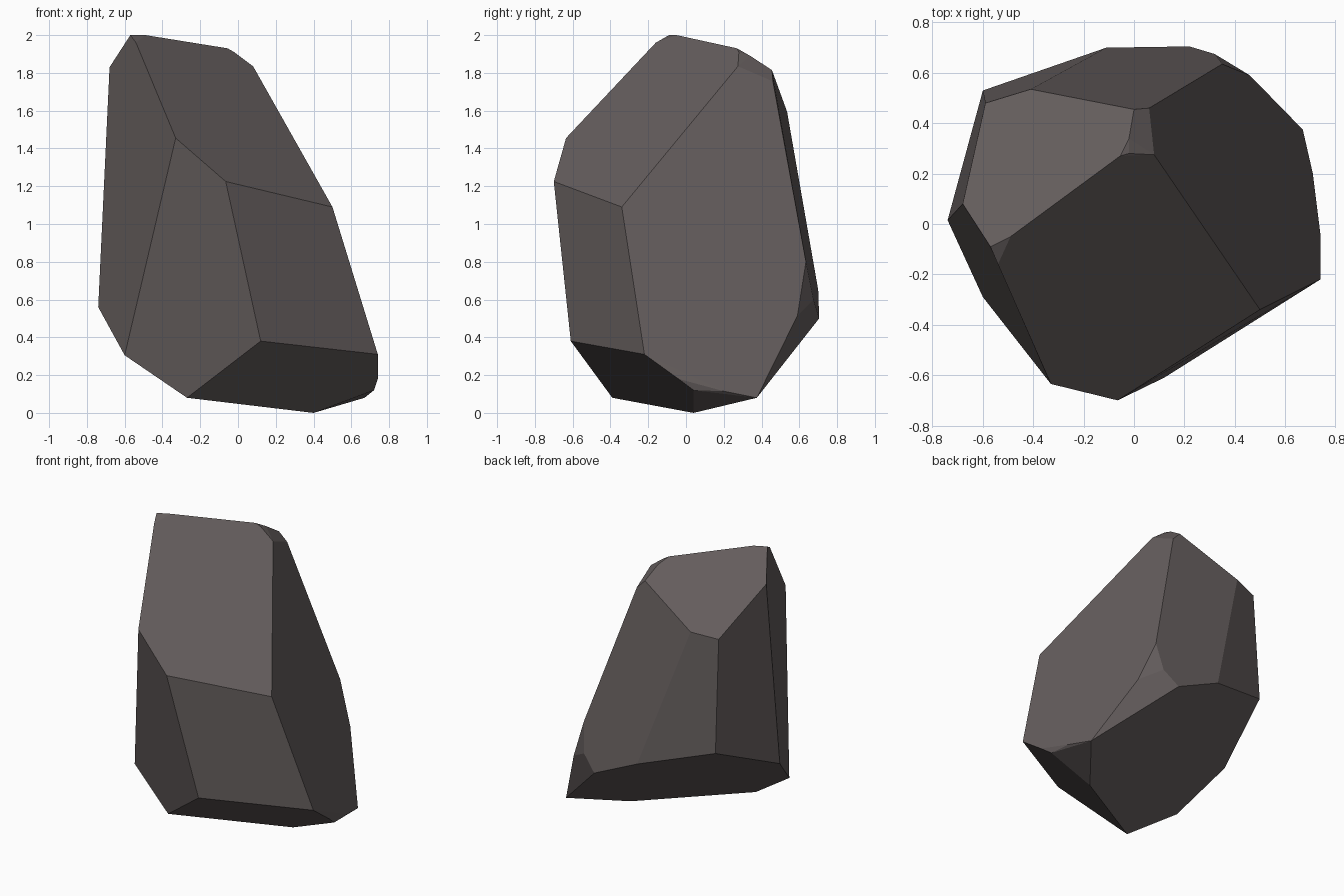
import bpy, bmesh, math

# Corners of the faceted boulder, grouped by region
crown = [(-0.57, -0.09, 2.0), (-0.49, -0.05, 2.0), (-0.54, -0.16, 1.96),
         (-0.055, 0.27, 1.93), (-0.02, 0.28, 1.91), (-0.02, 0.34, 1.89),
         (0.08, 0.275, 1.835), (0.0, 0.455, 1.815), (0.06, 0.46, 1.755),
         (-0.68, 0.08, 1.83)]
shoulders = [(-0.41, 0.535, 1.595), (-0.59, 0.48, 1.57),
             (-0.33, -0.635, 1.455), (-0.065, -0.70, 1.225), (0.50, -0.34, 1.09)]
waist = [(-0.60, 0.53, 0.79), (-0.11, 0.70, 0.65), (0.22, 0.705, 0.50),
         (0.32, 0.675, 0.60), (0.35, 0.635, 0.80), (0.46, 0.59, 0.515),
         (-0.74, 0.015, 0.56)]
foot = [(-0.60, -0.29, 0.305), (0.12, -0.61, 0.38), (0.74, -0.22, 0.31),
        (0.74, -0.04, 0.18), (0.72, 0.04, 0.12), (0.71, 0.20, 0.115),
        (0.67, 0.375, 0.08), (-0.27, -0.39, 0.08), (0.40, 0.04, 0.0)]

# Wrap the corners in a convex shell and merge nearly flat triangles
bm = bmesh.new()
for co in crown + shoulders + waist + foot:
    bm.verts.new(co)
bmesh.ops.convex_hull(bm, input=bm.verts[:])
loose = [v for v in bm.verts if not v.link_faces]
bmesh.ops.delete(bm, geom=loose, context='VERTS')
bmesh.ops.dissolve_limit(bm, angle_limit=math.radians(4),
                         verts=bm.verts[:], edges=bm.edges[:])
bmesh.ops.recalc_face_normals(bm, faces=bm.faces[:])

mesh = bpy.data.meshes.new("boulder")
bm.to_mesh(mesh)
bm.free()

# Brown-grey stone
stone = bpy.data.materials.new("brown_grey_stone")
stone.diffuse_color = (0.127, 0.109, 0.108, 1.0)
mesh.materials.append(stone)

boulder = bpy.data.objects.new("boulder", mesh)
bpy.context.collection.objects.link(boulder)
